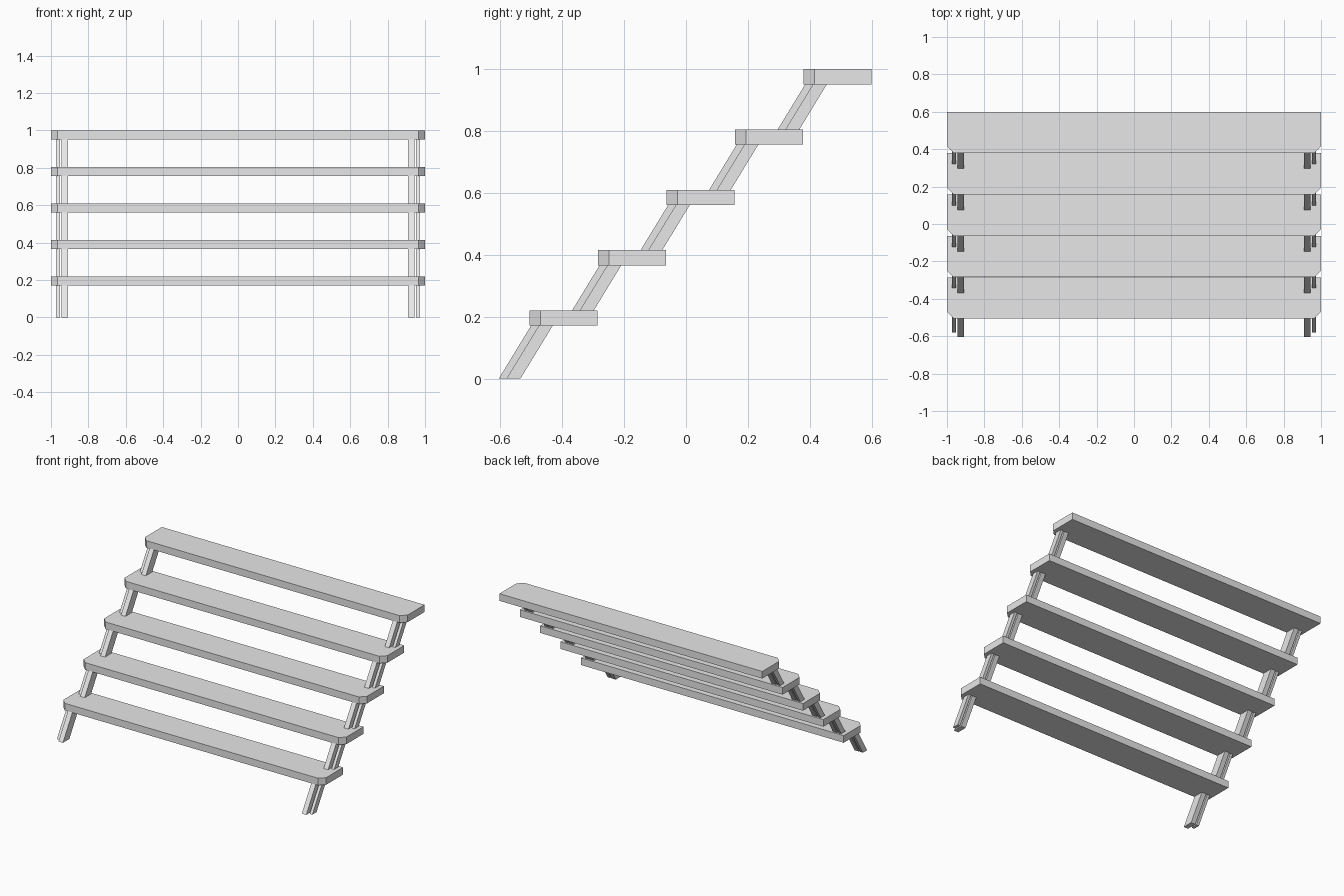
import bpy
import bmesh

STEPS = 5
RUN, RISE = 0.2215, 0.195
LEAN = 0.61          # forward travel of a support per unit of height
DEPTH, THICK, CHAMFER = 0.22, 0.049, 0.036

cube = bpy.data.objects.get("Cube")
if cube:
    bpy.data.objects.remove(cube, do_unlink=True)

grey = bpy.data.materials.new("light_grey")
grey.use_nodes = True
grey.diffuse_color = (0.8, 0.8, 0.8, 1)
grey.node_tree.nodes["Principled BSDF"].inputs["Base Color"].default_value = (0.8, 0.8, 0.8, 1)


def prism(name, outline, offset):
    """Extrude a closed outline of 3D points along an offset vector."""
    bm = bmesh.new()
    face = bm.faces.new([bm.verts.new(p) for p in outline])
    out = bmesh.ops.extrude_face_region(bm, geom=[face])
    top = [v for v in out["geom"] if isinstance(v, bmesh.types.BMVert)]
    bmesh.ops.translate(bm, verts=top, vec=offset)
    bmesh.ops.recalc_face_normals(bm, faces=bm.faces)
    mesh = bpy.data.meshes.new(name)
    bm.to_mesh(mesh)
    bm.free()
    mesh.materials.append(grey)
    obj = bpy.data.objects.new(name, mesh)
    bpy.context.collection.objects.link(obj)
    return obj


def support(name, x, width, front, back, z):
    """Leaning bar with level ends, reaching from one tread into the next."""
    top = z + RISE
    shift = LEAN * RISE
    outline = [(x, front, z), (x, back, z), (x, back + shift, top), (x, front + shift, top)]
    return prism(name, outline, (width, 0, 0))


for i in range(STEPS):
    y, z = i * RUN, i * RISE

    # Tread with its two front corners cut off
    f = y - 0.506
    b = f + DEPTH
    c = CHAMFER
    half = [(1, b), (1, f + c), (1 - c, f)]
    plan = half + [(-px, py) for px, py in reversed(half)]
    prism(f"tread_{i + 1}", [(px, py, z + 0.171) for px, py in plan], (0, 0, THICK))

    # Wide inner bar and narrow outer bar on each side
    for side, s in (("left", 1), ("right", -1)):
        support(f"{side}_inner_support_{i + 1}", s * 0.909, s * 0.034, y - 0.605, y - 0.535, z)
        support(f"{side}_outer_support_{i + 1}", s * 0.952, s * 0.02, y - 0.58, y - 0.535, z)
